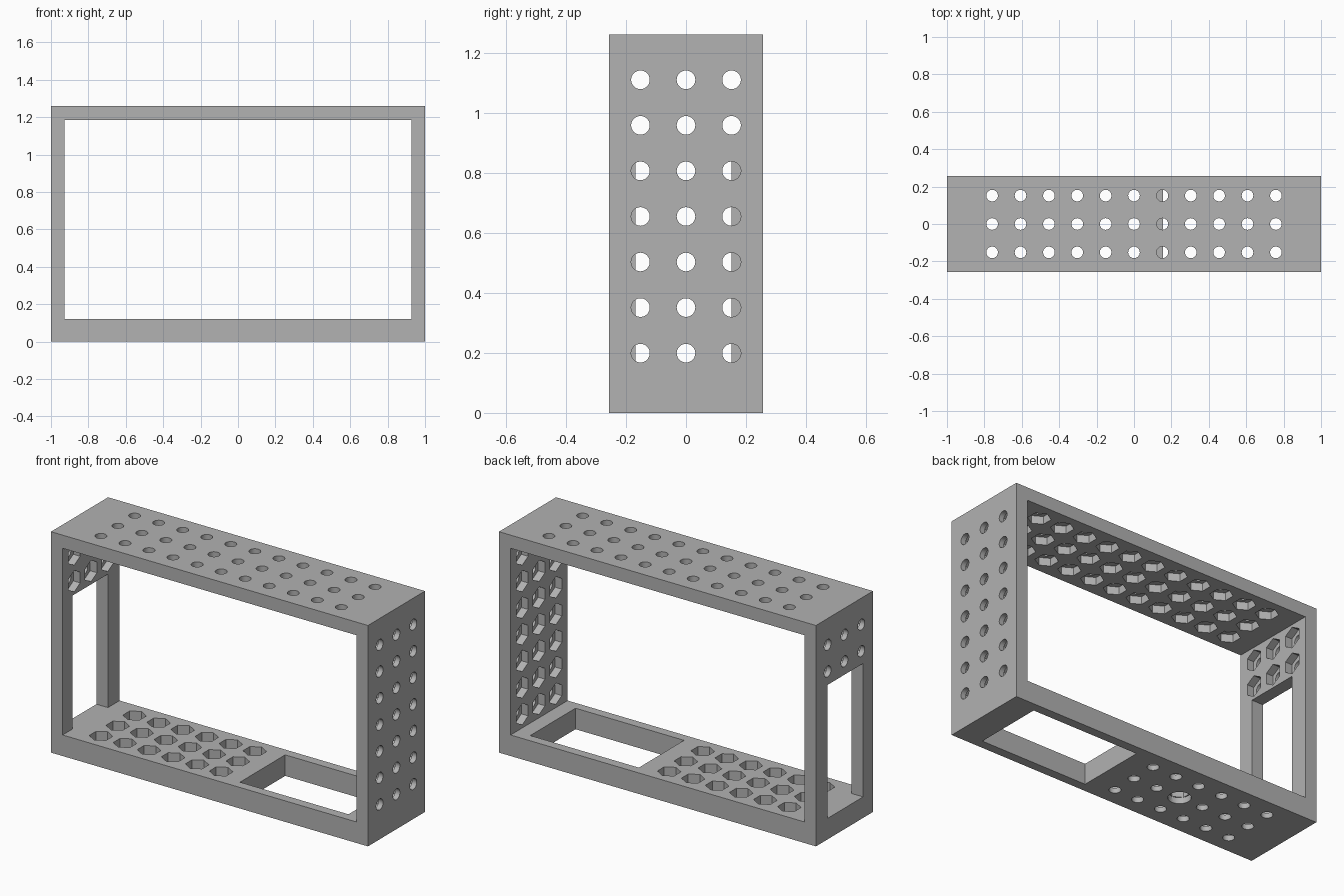
import bpy
import bmesh
import math
from mathutils import Vector

if "Cube" in bpy.data.objects:
    bpy.data.objects.remove(bpy.data.objects["Cube"], do_unlink=True)

HALF_X, HALF_Y, HEIGHT = 1.0, 0.257, 1.26
IN_X, FLOOR, CEILING = 0.927, 0.12, 1.185
PITCH, HOLE_R, NUT_R = 0.1517, 0.031, 0.061
LIP = 0.03      # material left under each nut pocket
OVER = 0.02     # cutter overshoot
X, Y, Z = Vector((1, 0, 0)), Vector((0, 1, 0)), Vector((0, 0, 1))


def add_box(bm, lo, hi):
    lo, hi = Vector(lo), Vector(hi)
    verts = bmesh.ops.create_cube(bm, size=1)["verts"]
    for v in verts:
        v.co = (lo + hi) / 2 + Vector(a * b for a, b in zip(v.co, hi - lo))


def add_prism(bm, start, end, radius, sides, first):
    """Prism from start to end, with its first corner in direction 'first'."""
    side = (end - start).normalized().cross(first)
    rings = []
    for centre in (start, end):
        ring = []
        for i in range(sides):
            a = math.tau * i / sides
            ring.append(bm.verts.new(centre + radius * (first * math.cos(a) + side * math.sin(a))))
        rings.append(ring)
    low, high = rings
    bm.faces.new(low[::-1])
    bm.faces.new(high)
    for i in range(sides):
        j = (i + 1) % sides
        bm.faces.new((low[i], low[j], high[j], high[i]))


def make_object(name, bm):
    bmesh.ops.recalc_face_normals(bm, faces=bm.faces)
    mesh = bpy.data.meshes.new(name)
    bm.to_mesh(mesh)
    bm.free()
    obj = bpy.data.objects.new(name, mesh)
    bpy.context.collection.objects.link(obj)
    return obj


def cut(target, bm):
    cutter = make_object("cutter", bm)
    cutter.hide_render = True
    mod = target.modifiers.new("cut", "BOOLEAN")
    mod.operation = "DIFFERENCE"
    mod.solver = "EXACT"
    mod.object = cutter
    bpy.context.view_layer.objects.active = target
    bpy.ops.object.modifier_apply(modifier=mod.name)
    bpy.data.objects.remove(cutter, do_unlink=True)


# Outer block
bm = bmesh.new()
add_box(bm, (-HALF_X, -HALF_Y, 0), (HALF_X, HALF_Y, HEIGHT))
frame = make_object("bracket_frame", bm)

# Main opening, side window and floor window
for lo, hi in (
    ((-IN_X, -1, FLOOR), (IN_X, 1, CEILING)),
    ((-1.1, -0.168, FLOOR), (-0.5, 0.152, 0.881)),
    ((0.155, -0.204, -0.1), (0.84, 0.204, 0.3)),
):
    bm = bmesh.new()
    add_box(bm, lo, hi)
    cut(frame, bm)

# Bolt positions: (outer point, inner point, direction of a hexagon corner)
bolts = []
for row in (-1, 0, 1):
    y = row * PITCH
    for col in range(-5, 6):
        x = col * PITCH
        bolts.append((Vector((x, y, HEIGHT)), Vector((x, y, CEILING)), Y))
        if col <= 0:
            bolts.append((Vector((x, y, 0)), Vector((x, y, FLOOR)), Y))
    for level in range(7):
        z = 0.199 + level * PITCH
        bolts.append((Vector((HALF_X, y, z)), Vector((IN_X, y, z)), Z))
        if level >= 5:
            bolts.append((Vector((-HALF_X, y, z)), Vector((-IN_X, y, z)), Z))

# Nut pockets, open to the inside
bm = bmesh.new()
for outer, inner, corner in bolts:
    d = (inner - outer).normalized()
    add_prism(bm, outer + d * LIP, inner + d * OVER, NUT_R, 6, corner)
cut(frame, bm)

# Round bolt holes, with one large mounting hole under the floor
bm = bmesh.new()
for outer, inner, corner in bolts:
    d = (inner - outer).normalized()
    mount = outer.z == 0 and abs(outer.y) < 0.01 and abs(outer.x + 2 * PITCH) < 0.01
    end = outer + d * (LIP + 0.005) if mount else inner + d * OVER
    add_prism(bm, outer - d * OVER, end, 0.06 if mount else HOLE_R, 32, corner)
cut(frame, bm)

# Single grey material
grey = bpy.data.materials.new("plain_grey")
grey.use_nodes = True
colour = (0.445, 0.445, 0.445, 1)
grey.diffuse_color = colour
grey.node_tree.nodes["Principled BSDF"].inputs["Base Color"].default_value = colour
frame.data.materials.clear()
frame.data.materials.append(grey)

bpy.ops.object.select_all(action="DESELECT")
frame.select_set(True)
bpy.context.view_layer.objects.active = frame
bpy.ops.object.shade_smooth_by_angle(angle=math.radians(30))
